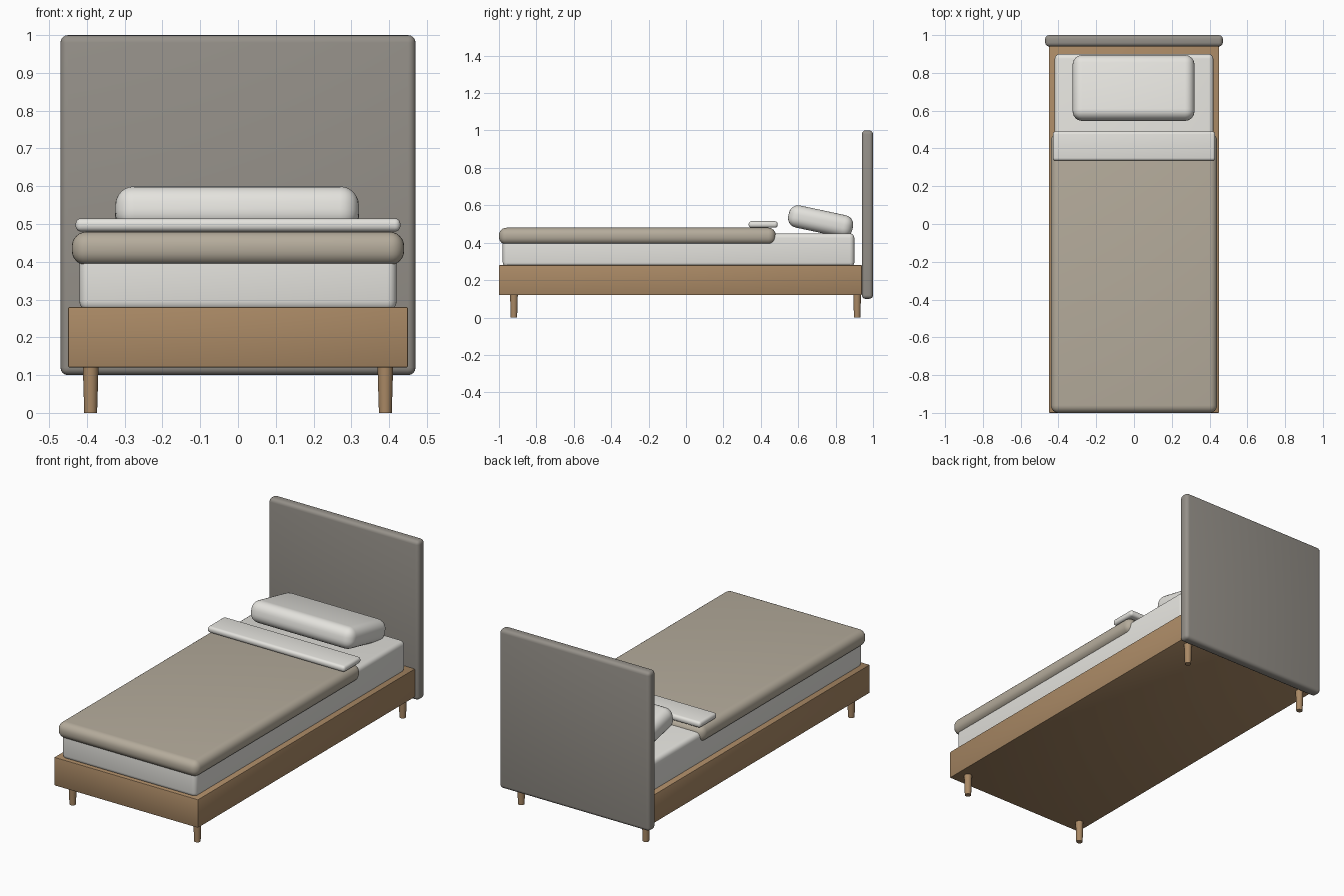
import bpy

if "Cube" in bpy.data.objects:
    bpy.data.objects.remove(bpy.data.objects["Cube"])


def material(name, r, g, b):
    m = bpy.data.materials.new(name)
    m.diffuse_color = (r, g, b, 1)
    m.use_nodes = True
    m.node_tree.nodes["Principled BSDF"].inputs["Base Color"].default_value = m.diffuse_color
    return m


wood = material("wood", 0.40, 0.25, 0.13)
fabric = material("grey_fabric", 0.30, 0.28, 0.25)
linen = material("white_linen", 0.78, 0.77, 0.73)
blanket = material("beige_blanket", 0.46, 0.41, 0.33)


def finish(o, name, mat):
    o.name = name
    o.data.materials.append(mat)
    bpy.ops.object.shade_smooth_by_angle()
    return o


def rounded_box(name, x, y, z, radius, mat, segments=4, tilt=0):
    """Box from (min, max) ranges with rounded edges, tilted about x."""
    ranges = (x, y, z)
    bpy.ops.mesh.primitive_cube_add(size=1, location=[(a + b) / 2 for a, b in ranges])
    o = bpy.context.object
    o.scale = [b - a for a, b in ranges]
    bpy.ops.object.transform_apply(location=False, rotation=False, scale=True)
    o.rotation_euler.x = tilt
    bev = o.modifiers.new("round", 'BEVEL')
    bev.width = radius
    bev.segments = segments
    bpy.ops.object.modifier_apply(modifier=bev.name)
    return finish(o, name, mat)


# Frame and headboard
rounded_box("bed_frame", (-0.45, 0.45), (-1, 0.94), (0.12, 0.28), 0.004, wood, 2)
rounded_box("headboard", (-0.47, 0.47), (0.94, 1), (0.10, 1), 0.02, fabric)

# Bedding
rounded_box("mattress", (-0.42, 0.42), (-0.98, 0.90), (0.27, 0.45), 0.025, linen)
rounded_box("duvet", (-0.44, 0.44), (-1, 0.48), (0.39, 0.48), 0.04, blanket, 6)
rounded_box("sheet_fold", (-0.43, 0.43), (0.335, 0.49), (0.48, 0.515), 0.015, linen)
rounded_box("pillow", (-0.325, 0.32), (0.545, 0.895), (0.454, 0.574), 0.05, linen, 6, tilt=-0.21)

# Tapered legs
for side, x in (("left", -0.39), ("right", 0.39)):
    for end, y in (("front", -0.92), ("back", 0.915)):
        bpy.ops.mesh.primitive_cone_add(vertices=20, radius1=0.017, radius2=0.021,
                                        depth=0.13, location=(x, y, 0.065))
        finish(bpy.context.object, f"{end}_{side}_leg", wood)
